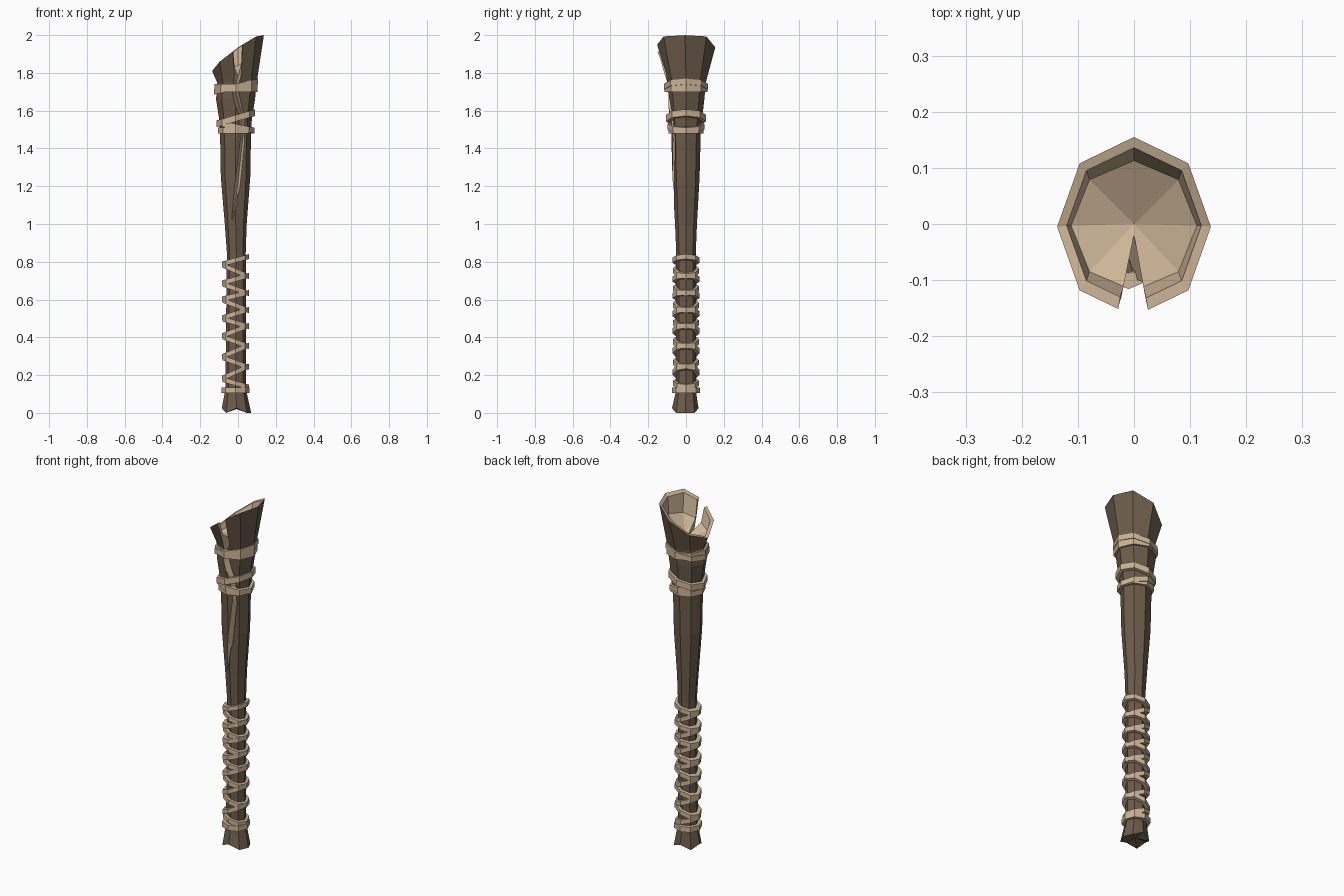
import bpy, bmesh, math

if "Cube" in bpy.data.objects:
    bpy.data.objects.remove(bpy.data.objects["Cube"])

def material(name, rgb):
    m = bpy.data.materials.new(name)
    m.diffuse_color = (*rgb, 1)
    m.use_nodes = True
    m.node_tree.nodes["Principled BSDF"].inputs["Base Color"].default_value = m.diffuse_color
    return m

WOOD = material("dark brown wood", (0.15, 0.107, 0.069))
TAN = material("pale tan", (0.61, 0.46, 0.31))
N = 8

def make(name, bm, mats):
    bmesh.ops.recalc_face_normals(bm, faces=bm.faces)
    me = bpy.data.meshes.new(name)
    bm.to_mesh(me)
    bm.free()
    for m in mats:
        me.materials.append(m)
    ob = bpy.data.objects.new(name, me)
    bpy.context.collection.objects.link(ob)
    return ob

def ring(bm, cx, cy, rx, ry, zf):
    """Octagon whose height is a rule of x offset, sine and index."""
    out = []
    for i in range(N):
        a = 2 * math.pi * i / N
        x = cx + rx * math.cos(a)
        out.append(bm.verts.new((x, cy + ry * math.sin(a), zf(x, math.sin(a), i))))
    return out

def bridge(bm, a, b, mat=0):
    n = len(a)
    for i in range(n):
        j = (i + 1) % n
        bm.faces.new((a[i], a[j], b[j], b[i])).material_index = mat

def fan(bm, loop, tip, mat=0):
    v = bm.verts.new(tip)
    for i in range(len(loop)):
        bm.faces.new((loop[i], loop[(i + 1) % len(loop)], v)).material_index = mat

# Shaft with slanted, hollow flared head
def rim(x, s, i):
    return 1.905 + 0.69 * x + 0.03 * abs(s)

bm = bmesh.new()
foot = ring(bm, -0.008, -0.004, 0.078, 0.07, lambda x, s, i: 0.025 if i in (2, 4, 6) else 0.0)
rings = [foot]
for z, cx, rx, ry in [(0.12, -0.012, 0.055, 0.052), (0.85, -0.009, 0.050, 0.052),
                      (1.00, -0.012, 0.058, 0.058), (1.25, -0.013, 0.078, 0.072),
                      (1.48, -0.013, 0.082, 0.078), (1.55, -0.013, 0.086, 0.085),
                      (1.66, -0.013, 0.103, 0.097), (1.75, -0.006, 0.105, 0.105)]:
    rings.append(ring(bm, cx, 0, rx, ry, lambda x, s, i, z=z: z))
rings.append(ring(bm, 0, -0.005, 0.137, 0.16, rim))
for a, b in zip(rings, rings[1:]):
    bridge(bm, a, b)
fan(bm, foot, (-0.008, 0, 0.02))
lip = ring(bm, 0, -0.003, 0.120, 0.139, lambda x, s, i: rim(x, s, i) - 0.004)
bowl = ring(bm, 0, -0.003, 0.112, 0.116, lambda x, s, i: 1.84 + 0.42 * x)
bridge(bm, rings[-1], lip, 1)
bridge(bm, lip, bowl, 1)
fan(bm, bowl, (0, 0, 1.775), 1)
shaft = make("shaft", bm, [WOOD, TAN])

# Zigzag V-shaped crack down the front: x, z, half width, surface y, deepest y
bm = bmesh.new()
sections = []
for x, z, w, ys, ya in [(0, 2.1, 0.027, -0.155, -0.004), (-0.002, 1.9, 0.026, -0.15, -0.004),
                        (0.0, 1.79, 0.02, -0.115, -0.02), (-0.016, 1.71, 0.018, -0.10, -0.04),
                        (0.02, 1.58, 0.018, -0.085, -0.04), (0.025, 1.45, 0.016, -0.075, -0.04),
                        (-0.005, 1.18, 0.018, -0.068, -0.04), (-0.03, 1.02, 0.003, -0.055, -0.045)]:
    wide = w * (0.2 + ya) / (ya - ys)
    sections.append([bm.verts.new(p) for p in ((x - wide, -0.2, z), (x + wide, -0.2, z), (x, ya, z))])
for a, b in zip(sections, sections[1:]):
    bridge(bm, a, b, 1)
for s in (sections[0], sections[-1]):
    bm.faces.new(s).material_index = 1
bmesh.ops.triangulate(bm, faces=bm.faces)
cutter = make("crack_cutter", bm, [WOOD, TAN])
cutter.hide_render = True
mod = shaft.modifiers.new("crack", 'BOOLEAN')
mod.operation = 'DIFFERENCE'
mod.solver = 'EXACT'
mod.object = cutter
bpy.context.view_layer.objects.active = shaft
bpy.ops.object.modifier_apply(modifier="crack")
bpy.data.objects.remove(cutter)

# Wrapped strips: tilted octagonal bands given by left and right heights
def wraps(name, strips, cx):
    bm = bmesh.new()
    for zl, zr, rx, ry, h in strips:
        def level(off):
            return lambda x, s, i: (zl + zr) / 2 + (zr - zl) / 2 * (x - cx) / rx + off
        t = 0.026
        loops = [ring(bm, cx, 0, rx - t, ry - t, level(-h / 2)), ring(bm, cx, 0, rx, ry, level(-h / 2)),
                 ring(bm, cx, 0, rx, ry, level(h / 2)), ring(bm, cx, 0, rx - t, ry - t, level(h / 2))]
        for k in range(4):
            bridge(bm, loops[k], loops[(k + 1) % 4])
    return make(name, bm, [TAN])

left = [0.785, 0.685, 0.60, 0.50, 0.405, 0.295, 0.18]
right = [0.825, 0.725, 0.635, 0.545, 0.46, 0.355, 0.245, 0.14]
grip = [(0.12, 0.12, 0.074, 0.074, 0.03)]
for k, zl in enumerate(left):
    grip.append((zl + 0.003, right[k] + 0.003, 0.072, 0.072, 0.026))
    grip.append((zl - 0.003, right[k + 1] - 0.003, 0.070, 0.069, 0.026))
wraps("grip_wrap", grip, -0.013)
wraps("neck_wrap", [(1.53, 1.59, 0.103, 0.106, 0.035), (1.535, 1.495, 0.099, 0.097, 0.03),
                    (1.495, 1.495, 0.095, 0.092, 0.03)], -0.012)
wraps("head_wrap", [(1.72, 1.72, 0.114, 0.113, 0.042), (1.70, 1.755, 0.117, 0.116, 0.03)], -0.010)
